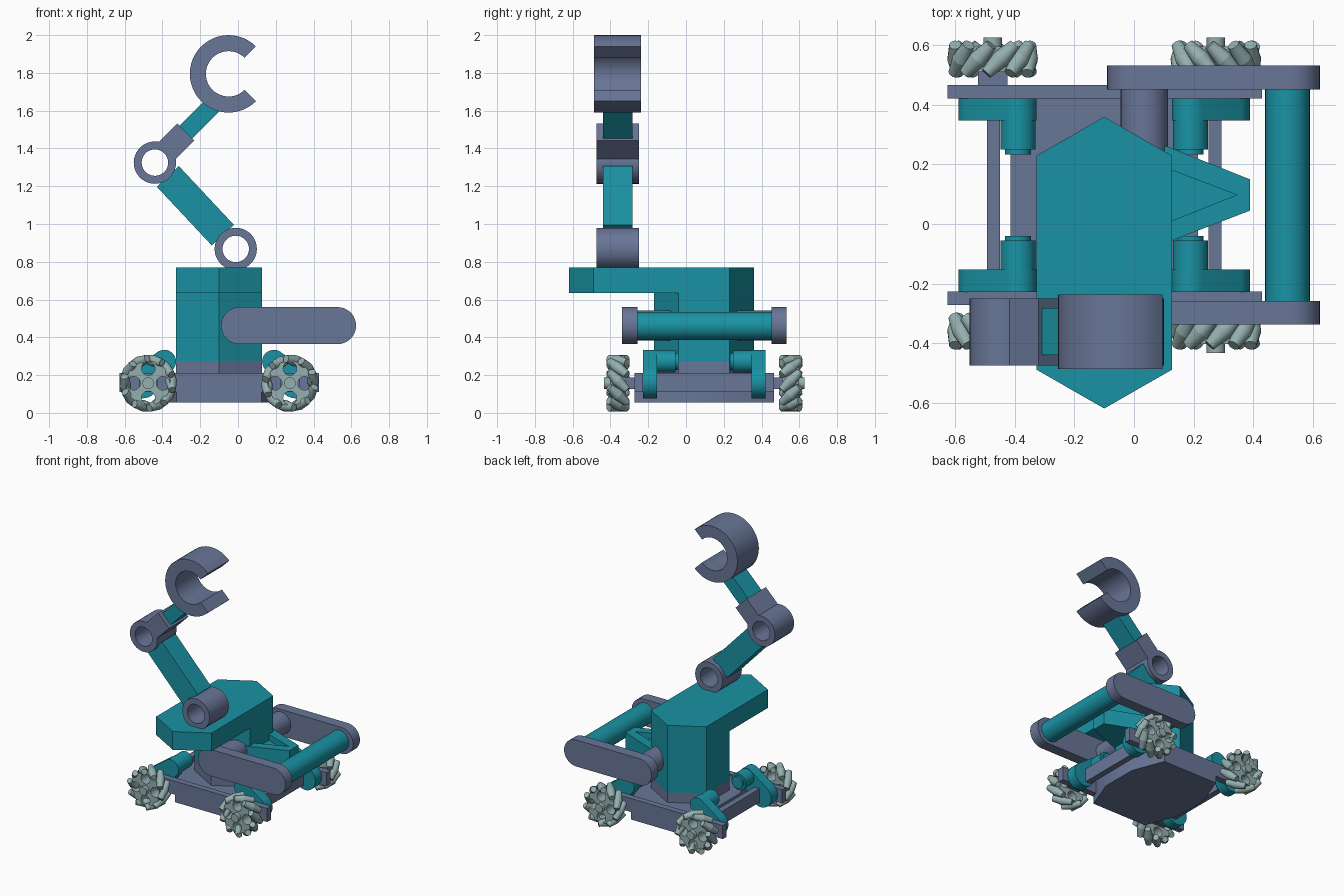
import bpy, bmesh
from math import pi, sin, cos, radians
from mathutils import Vector, Matrix
from mathutils.geometry import convex_hull_2d

if "Cube" in bpy.data.objects:
    bpy.data.objects.remove(bpy.data.objects["Cube"])

CX, CY = -0.1, 0.097          # centre of the drive base


def mat(name, c):
    m = bpy.data.materials.new(name)
    m.diffuse_color = (*c, 1)
    m.use_nodes = True
    m.node_tree.nodes["Principled BSDF"].inputs["Base Color"].default_value = m.diffuse_color
    return m


SLATE = mat("slate", (0.14, 0.18, 0.31))
TEAL = mat("teal", (0.01, 0.29, 0.37))
PALE = mat("pale_green", (0.30, 0.43, 0.43))


def arc(cx, cy, r, a0=0, a1=360, n=36):
    full = a1 - a0 == 360
    k = n if full else n + 1
    return [(cx + r * cos(radians(a0 + (a1 - a0) * i / n)),
             cy + r * sin(radians(a0 + (a1 - a0) * i / n))) for i in range(k)]


def hull(pts):
    return [pts[i] for i in convex_hull_2d([Vector(p) for p in pts])]


def bar(p, q, w):
    p, q = Vector(p), Vector(q)
    d = (q - p).normalized()
    n = Vector((-d.y, d.x)) * w / 2
    return [tuple(v) for v in (p + n, p - n, q - n, q + n)]


def extrude(name, loops, lo, hi, m, axis='Z'):
    """Filled outline (inner loops are holes), extruded along z, or along y when drawn in xz."""
    cu = bpy.data.curves.new(name, 'CURVE')
    cu.dimensions, cu.fill_mode, cu.extrude = '2D', 'BOTH', (hi - lo) / 2
    for pts in loops:
        s = cu.splines.new('POLY')
        s.points.add(len(pts) - 1)
        for p, (u, v) in zip(s.points, pts):
            p.co = (u, v, 0, 1)
        s.use_cyclic_u = True
    ob = bpy.data.objects.new(name, cu)
    bpy.context.collection.objects.link(ob)
    mid = (lo + hi) / 2
    if axis == 'Y':
        ob.rotation_euler.x = pi / 2
        ob.location.y = mid
    else:
        ob.location.z = mid
    bpy.ops.object.select_all(action='DESELECT')
    ob.select_set(True)
    bpy.context.view_layer.objects.active = ob
    bpy.ops.object.convert(target='MESH')
    ob = bpy.context.object
    bm = bmesh.new()
    bm.from_mesh(ob.data)
    bmesh.ops.remove_doubles(bm, verts=bm.verts, dist=1e-5)
    bmesh.ops.recalc_face_normals(bm, faces=bm.faces)
    bm.to_mesh(ob.data)
    bm.free()
    ob.data.materials.clear()
    ob.data.materials.append(m)
    bpy.ops.object.shade_smooth_by_angle(angle=radians(30))
    return ob


def rect(x0, x1, y0, y1):
    return [(x0, y0), (x1, y0), (x1, y1), (x0, y1)]


def hexagon(y0, y1, t=0.13):
    a, b = CX - 0.227, CX + 0.227
    return [(CX, y0), (b, y0 + t), (b, y1 - t), (CX, y1), (a, y1 - t), (a, y0 + t)]


# Base plate, collar, column and overhanging head
octagon = [(CX + sx * x, CY + sy * y) for x, y, sx, sy in
           ((.315, .135, 1, 1), (.225, .37, 1, 1), (.225, .37, -1, 1), (.315, .135, -1, 1),
            (.315, .135, -1, -1), (.225, .37, -1, -1), (.225, .37, 1, -1), (.315, .135, 1, -1))]
extrude("base_plate", [octagon], 0.055, 0.2, SLATE)
extrude("column_collar", [hexagon(-0.17, 0.36)], 0.2, 0.275, SLATE)
extrude("column", [hexagon(-0.17, 0.36)], 0.275, 0.635, TEAL)
extrude("head", [hexagon(-0.62, 0.36)], 0.635, 0.77, TEAL)

# Chassis rails
for s, n in ((-1, "front"), (1, "back")):
    y = CY + s * 0.347
    extrude(n + "_rail", [rect(-0.627, 0.43, y - 0.023, y + 0.023)], 0.11, 0.21, SLATE)
for s, n in ((-1, "left"), (1, "right")):
    x = CX + s * 0.372
    extrude(n + "_crossbar", [rect(x - 0.022, x + 0.022, CY - 0.33, CY + 0.33)], 0.11, 0.21, SLATE)


# Wheels with slanted rollers
def rollers(name, x, y, z, s):
    bm = bmesh.new()
    for i in range(10):
        a = 2 * pi * i / 10 + 0.1
        axis = Vector((-sin(a) * s, 1, cos(a) * s)).normalized()
        q = axis.to_track_quat('Z', 'Y').to_matrix().to_4x4()
        c = Matrix.Translation((x + 0.122 * cos(a), y, z + 0.122 * sin(a)))
        for flip in (0, pi):
            bmesh.ops.create_cone(
                bm, cap_ends=True, segments=14, radius1=0.031, radius2=0.02, depth=0.068,
                matrix=c @ q @ Matrix.Rotation(flip, 4, 'X') @ Matrix.Translation((0, 0, 0.034)))
    me = bpy.data.meshes.new(name)
    bm.to_mesh(me)
    bm.free()
    me.materials.append(PALE)
    ob = bpy.data.objects.new(name, me)
    bpy.context.collection.objects.link(ob)
    bpy.ops.object.select_all(action='DESELECT')
    ob.select_set(True)
    bpy.context.view_layer.objects.active = ob
    bpy.ops.object.shade_smooth_by_angle(angle=radians(30))


for sx, nx in ((-1, "left"), (1, "right")):
    for sy, ny in ((-1, "front"), (1, "back")):
        tag = f"{ny}_{nx}_"
        x, y, z = CX + sx * 0.375, CY + sy * 0.457, 0.157

        def span(a, b):
            return sorted((CY + sy * a, CY + sy * b))

        holes = [arc(x + 0.078 * cos(k * pi / 2), z + 0.078 * sin(k * pi / 2), 0.036, n=20)
                 for k in range(4)]
        extrude(tag + "wheel_disc", [arc(x, z, 0.118)] + holes, y - 0.043, y + 0.043, PALE, 'Y')
        rollers(tag + "wheel_rollers", x, y, z, sx * sy)
        extrude(tag + "hub", [arc(x, z, 0.031, n=20)], *span(0.45, 0.53), PALE, 'Y')
        extrude(tag + "axle", [arc(x, z, 0.03, n=20)], *span(0.29, 0.495), SLATE, 'Y')
        extrude(tag + "axle_block", [rect(x - 0.05, x + 0.05, z - 0.03, z + 0.03)],
                *span(0.36, 0.415), SLATE, 'Y')
        # Motor and its slanted bracket
        mx, mz = CX + sx * 0.29, 0.272
        outline = hull(arc(mx, mz, 0.062) + arc(CX + sx * 0.405, 0.162, 0.085))
        extrude(tag + "motor_bracket", [outline], *span(0.25, 0.325), TEAL, 'Y')
        extrude(tag + "motor", [arc(mx, mz, 0.059)], *span(0.153, 0.26), TEAL, 'Y')
        extrude(tag + "motor_cap", [arc(mx, mz, 0.044)], *span(0.137, 0.16), TEAL, 'Y')

# Push handle on the right side
for s, n in ((-1, "front"), (1, "back")):
    y = CY + s * 0.395
    extrude(n + "_handle_arm", [arc(0.008, 0.462, 0.098, 90, 270, 18) + arc(0.527, 0.462, 0.098, -90, 90, 18)],
            y - 0.04, y + 0.04, SLATE, 'Y')
extrude("handle_grip", [arc(0.516, 0.46, 0.075)], CY - 0.37, CY + 0.37, TEAL, 'Y')
extrude("handle_pivot", [arc(0.035, 0.462, 0.08)], CY - 0.37, CY + 0.37, SLATE, 'Y')

# Wedge nose with a triangular pocket
extrude("nose_floor", [[(0.05, 0.285), (0.39, 0.15), (0.39, 0.045), (0.05, -0.085)]], 0.39, 0.46, TEAL)
extrude("nose_rim", [[(0.05, 0.285), (0.39, 0.15), (0.39, 0.045), (0.05, -0.085), (0.05, -0.02),
                      (0.345, 0.098), (0.05, 0.21)]], 0.46, 0.505, TEAL)

# Jointed arm
J1, J2, CLAW = (-0.012, 0.868), (-0.44, 1.325), (-0.05, 1.795)
extrude("shoulder_foot", [rect(-0.065, 0.042, 0.765, 0.785)], -0.475, -0.25, SLATE, 'Y')
extrude("shoulder_joint", [arc(*J1, 0.112), arc(*J1, 0.07)], -0.475, -0.25, SLATE, 'Y')
extrude("elbow_joint", [arc(*J2, 0.112), arc(*J2, 0.07)], -0.475, -0.25, SLATE, 'Y')
d = (Vector(J2) - Vector(J1)).normalized() * 0.1
extrude("lower_arm", [bar(Vector(J1) + d, Vector(J2) - d, 0.16)], -0.44, -0.282, TEAL, 'Y')
extrude("elbow_socket", [bar((-0.375, 1.388), (-0.276, 1.487), 0.127)], -0.475, -0.25, SLATE, 'Y')
extrude("upper_arm", [bar((-0.31, 1.453), (-0.12, 1.643), 0.095)], -0.44, -0.282, TEAL, 'Y')

# Open round claw
extrude("claw", [arc(*CLAW, 0.205, 45, 315) + arc(*CLAW, 0.12, 315, 45)], -0.487, -0.237, SLATE, 'Y')
